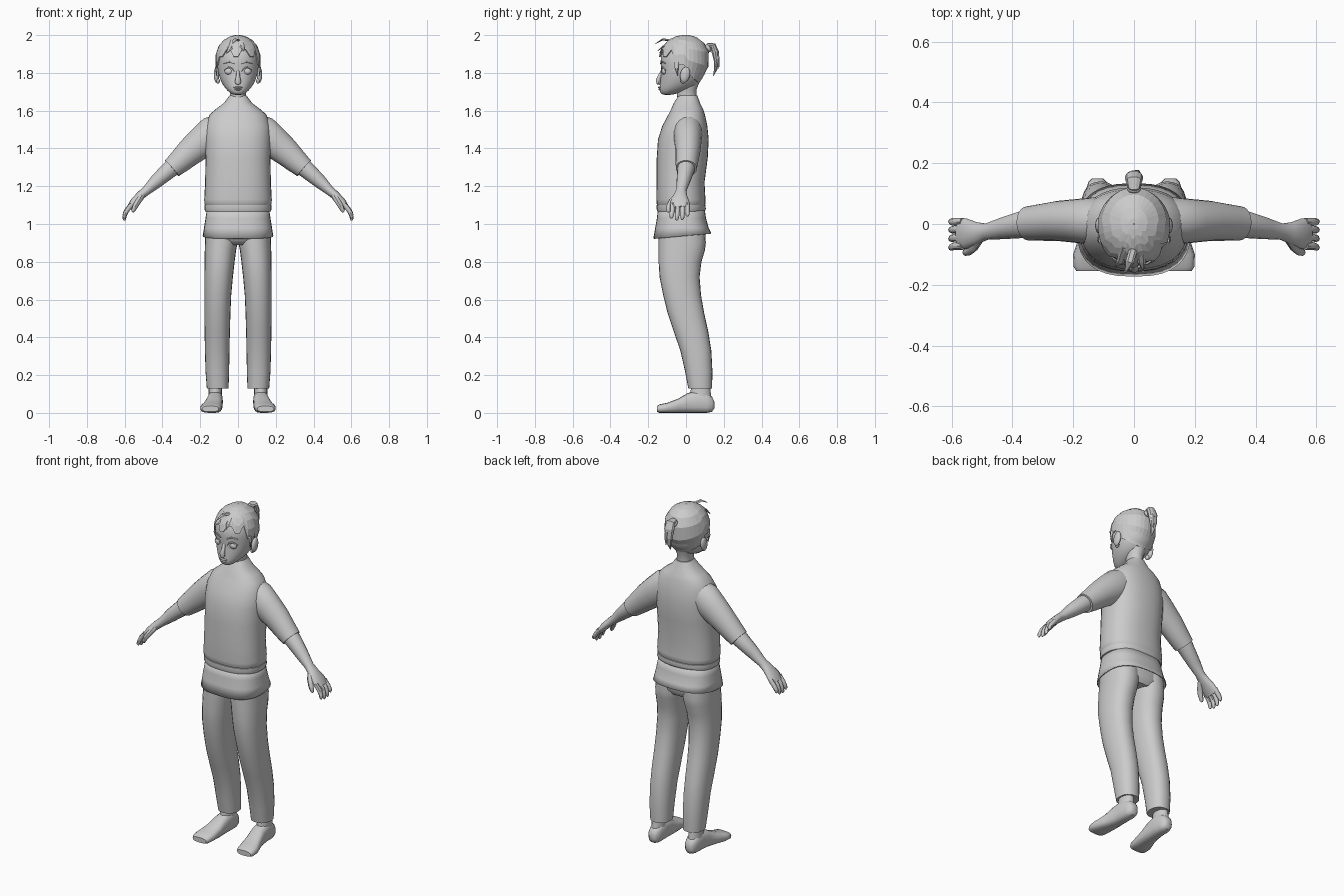
import bpy, bmesh, math
from mathutils import Vector, Matrix


def spow(v, e):
    return math.copysign(abs(v) ** e, v)


def oval(n=24, p=2.0):
    return [(spow(math.cos(2 * math.pi * i / n), 2 / p),
             spow(math.sin(2 * math.pi * i / n), 2 / p)) for i in range(n)]


def skin(name, rings, caps=True, mirror=False, subsurf=0, thick=0, smooth=True):
    """Skin a list of equal-length point rings into one object."""
    bm = bmesh.new()
    vr = [[bm.verts.new(p) for p in r] for r in rings]
    n = len(vr[0])
    for a, b in zip(vr, vr[1:]):
        for i in range(n):
            j = (i + 1) % n
            bm.faces.new((a[i], a[j], b[j], b[i]))
    if caps:
        bm.faces.new(vr[0])
        bm.faces.new(vr[-1])
    return finish(name, bm, mirror, subsurf, thick, smooth)


def finish(name, bm, mirror=False, subsurf=0, thick=0, smooth=True):
    bmesh.ops.recalc_face_normals(bm, faces=bm.faces)
    me = bpy.data.meshes.new(name)
    bm.to_mesh(me)
    bm.free()
    ob = bpy.data.objects.new(name, me)
    bpy.context.collection.objects.link(ob)
    if mirror:
        ob.modifiers.new("mirror", 'MIRROR').use_mirror_merge = False
    if subsurf:
        m = ob.modifiers.new("subsurf", 'SUBSURF')
        m.levels = m.render_levels = subsurf
    if thick:
        ob.modifiers.new("solidify", 'SOLIDIFY').thickness = thick
    ob["smooth"] = smooth
    return ob


def stack(rows, p=2.0, n=24):
    """Horizontal ovals from rows of (z, x0, x1, y0, y1)."""
    return [[Vector(((x0 + x1) / 2 + c * (x1 - x0) / 2, (y0 + y1) / 2 + s * (y1 - y0) / 2, z))
             for c, s in oval(n, p)] for z, x0, x1, y0, y1 in rows]


def sym(rows):
    return [(z, -w, w, y0, y1) for z, w, y0, y1 in rows]


def tube(name, path, side=(0, 1, 0), n=12, **kw):
    """Sweep ovals along (x, y, z, radius along side, radius across side)."""
    pts = [Vector(p[:3]) for p in path]
    rings = []
    for i, p in enumerate(path):
        t = (pts[min(i + 1, len(pts) - 1)] - pts[max(i - 1, 0)]).normalized()
        s = Vector(side)
        s = (s - t * s.dot(t)).normalized()
        u = t.cross(s)
        rings.append([pts[i] + s * c * p[3] + u * d * p[4] for c, d in oval(n)])
    return skin(name, rings, **kw)


def ball(name, loc, scale, tilt=0, mirror=False):
    bm = bmesh.new()
    mat = Matrix.Translation(loc) @ Matrix.Rotation(tilt, 4, 'X') @ Matrix.Diagonal((*scale, 1))
    bmesh.ops.create_uvsphere(bm, u_segments=16, v_segments=10, radius=1, matrix=mat)
    return finish(name, bm, mirror)


# Jumper body, rib band and sleeves
skin("jumper", stack(sym([
    (1.68, .045, -.04, .06), (1.64, .075, -.065, .075), (1.61, .115, -.078, .09),
    (1.58, .15, -.093, .10), (1.52, .172, -.125, .113), (1.45, .176, -.148, .12),
    (1.35, .172, -.155, .115), (1.22, .174, -.156, .098), (1.13, .179, -.157, .103),
    (1.105, .178, -.155, .103), (1.095, .17, -.148, .096)]), 2.35, 32))
skin("jumper_band", stack(sym([
    (1.105, .168, -.148, .096), (1.10, .177, -.155, .103), (1.08, .178, -.156, .105),
    (1.067, .174, -.152, .10), (1.062, .16, -.14, .09)]), 2.35, 32))
tube("sleeve", [(.08, .01, 1.51, .07, .08), (.13, .01, 1.48, .078, .094), (.19, .01, 1.434, .072, .085),
                (.25, .01, 1.385, .066, .075), (.31, .005, 1.33, .06, .063),
                (.35, .002, 1.295, .056, .055)], n=20, mirror=True)

# Shirt tail with a hem that dips at the front
tail = stack(sym([(1.085, .164, -.148, .098), (1.03, .172, -.154, .106),
                  (.98, .18, -.163, .12), (.938, .187, -.173, .134)]), 2.6, 32)
for v in tail[-1]:
    v.z += .09 * v.y
skin("shirt_tail", tail, caps=False, thick=.006)

# Trousers
skin("trouser_hips", stack(sym([(1.07, .16, -.14, .09), (.98, .17, -.145, .10), (.92, .17, -.142, .10),
                                (.89, .13, -.11, .08)]), 2.4, 32))
skin("trouser_leg", stack([
    (.97, .0, .172, -.143, .10), (.90, .003, .175, -.145, .105), (.86, .01, .176, -.145, .10),
    (.80, .018, .177, -.145, .082), (.72, .027, .178, -.14, .072), (.62, .036, .178, -.12, .08),
    (.53, .04, .178, -.098, .096), (.43, .043, .177, -.065, .118), (.33, .045, .175, -.03, .134),
    (.22, .047, .172, -.005, .14), (.13, .05, .165, .012, .138)], 2.25), mirror=True)

# Feet
skin("ankle", stack([(.05, .08, .16, .025, .14), (.10, .086, .156, .02, .132), (.16, .085, .155, .035, .125)], 2, 16),
     mirror=True)
foot = []
for y, cx, hw, z0, z1 in [(.15, .12, .018, .025, .06), (.138, .12, .03, .006, .085), (.11, .12, .039, 0, .105),
                          (.06, .121, .041, 0, .118), (.01, .124, .043, 0, .105), (-.04, .131, .049, 0, .076),
                          (-.10, .143, .057, 0, .053), (-.14, .146, .053, 0, .045), (-.154, .146, .044, .006, .036)]:
    foot.append([Vector((cx + c * hw, y, (z0 + z1) / 2 + s * (z1 - z0) / 2)) for c, s in oval(16, 2.7)])
skin("foot", foot, mirror=True)

# Forearms, palms, fingers and thumbs
tube("forearm", [(.30, .004, 1.335, .046, .048), (.36, 0, 1.29, .046, .046), (.43, -.014, 1.228, .036, .037),
                 (.485, -.025, 1.177, .027, .025), (.515, -.03, 1.152, .036, .023),
                 (.55, -.032, 1.118, .05, .021), (.575, -.03, 1.085, .05, .015)], n=16, mirror=True)
for i, (y, drop) in enumerate([(-.072, .01), (-.045, 0), (-.018, .003), (.007, .02)]):
    tube("finger_%d" % (i + 1), [(.562, y, 1.105, .013, .014), (.588, y, 1.073, .013, .013),
                                 (.599, y * 1.05, 1.047 + drop * .4, .012, .011),
                                 (.602, y * 1.08, 1.027 + drop, .010, .009),
                                 (.601, y * 1.08, 1.019 + drop, .004, .004)], n=8, mirror=True)
tube("thumb", [(.51, -.045, 1.15, .018, .018), (.527, -.074, 1.122, .017, .016),
               (.543, -.09, 1.095, .014, .014), (.555, -.094, 1.07, .011, .010), (.558, -.094, 1.062, .004, .004)],
     n=8, mirror=True)

# Neck and head
skin("neck", stack(sym([(1.60, .055, -.05, .065), (1.66, .043, -.045, .055), (1.71, .043, -.05, .055),
                        (1.76, .06, -.06, .075)]), 2, 20))
HEAD = [(1.683, .022, -.118, -.08), (1.69, .036, -.133, -.05), (1.705, .056, -.141, 0), (1.73, .078, -.139, .055),
        (1.77, .098, -.136, .09), (1.81, .108, -.131, .107), (1.86, .112, -.138, .115), (1.90, .108, -.131, .112),
        (1.94, .091, -.11, .097), (1.97, .063, -.079, .069), (1.987, .03, -.042, .035)]
skin("head", stack(sym(HEAD), 2.1, 24), subsurf=1)

# Face
ball("eye", (.047, -.115, 1.808), (.024, .014, .018), mirror=True)
tube("eyelid", [(.02, -.126, 1.808, .004, .004), (.034, -.129, 1.826, .005, .004), (.052, -.124, 1.83, .005, .004),
                (.072, -.108, 1.814, .004, .004)], n=6, mirror=True)
tube("eyebrow", [(.02, -.134, 1.848, .004, .003), (.045, -.128, 1.858, .005, .005), (.075, -.108, 1.85, .003, .002)],
     n=6, mirror=True)
tube("nose", [(0, -.125, 1.815, .008, .006), (0, -.138, 1.785, .01, .01), (0, -.148, 1.762, .015, .013),
              (0, -.145, 1.746, .015, .012), (0, -.135, 1.742, .008, .006)], side=(1, 0, 0), n=10)
ball("upper_lip", (0, -.139, 1.723), (.025, .009, .005))
ball("lower_lip", (0, -.138, 1.713), (.02, .009, .006))
ball("ear", (.114, -.005, 1.79), (.014, .026, .042), -.2, True)
ball("ear_lobe", (.106, -.015, 1.758), (.01, .014, .015), 0, True)


# Hair cap that follows the head, with a zigzag fringe
def head_at(z):
    rows = HEAD + [(1.993, .0, 0, 0)]
    for a, b in zip(rows, rows[1:]):
        if a[0] <= z <= b[0]:
            f = (z - a[0]) / (b[0] - a[0])
            return [a[k] + (b[k] - a[k]) * f for k in (1, 2, 3)]
    return [0, 0, 0]


def hairline(i, n):
    front = -math.sin(2 * math.pi * i / n)
    if front > .45:
        return 1.915 if i % 4 in (1, 2) else 1.878
    if front > -.1:
        return 1.835
    return 1.80 + .065 * max(-1, front)


N = 32
rings = []
for t in (.02, .12, .3, .5, .75, 1):
    ring = []
    for i in range(N):
        a = 2 * math.pi * i / N
        z = 1.992 - (1.992 - hairline(i, N)) * t ** 1.5
        w, y0, y1 = head_at(z)
        ring.append(Vector(((w + .009) * math.cos(a), (y0 + y1) / 2 + ((y1 - y0) / 2 + .009) * math.sin(a), z + .008)))
    rings.append(ring)
rings.insert(0, [Vector((v.x * .1, v.y * .1, 2.0)) for v in rings[0]])
skin("hair", rings, caps=False, thick=.006, smooth=False)

# Ponytail, its tie and loose locks
tube("ponytail", [(0, .10, 1.915, .018, .018), (0, .122, 1.945, .02, .016), (0, .142, 1.945, .028, .018),
                  (0, .155, 1.91, .03, .02), (0, .162, 1.86, .024, .014), (0, .157, 1.82, .014, .009),
                  (0, .145, 1.785, .003, .002)], side=(1, 0, 0), n=10, smooth=False)
tube("pony_tip", [(.008, .145, 1.94, .012, .012), (.008, .168, 1.895, .014, .009), (.01, .174, 1.85, .009, .005),
                  (.01, .173, 1.82, .002, .002)], side=(1, 0, 0), n=6, smooth=False)
ball("hair_tie", (0, .118, 1.932), (.024, .014, .024), .5)
for k, (x0, x1, y1, z1) in enumerate([(.0, -.028, -.16, 1.955), (.02, .03, -.152, 1.915), (-.03, -.06, -.14, 1.905)]):
    tube("front_lock_%d" % (k + 1), [(x0, -.075, 1.972, .014, .008), ((x0 + x1) / 2, -.125, z1 + .022, .014, .005),
                                     (x1, y1, z1, .002, .002)], side=(1, 0, 0), n=6, smooth=False)
tube("side_lock", [(.112, -.05, 1.86, .014, .005), (.118, -.05, 1.825, .01, .004), (.112, -.045, 1.785, .002, .002)],
     n=6, mirror=True, smooth=False)

# Smooth shading for everything but the faceted hair
for ob in bpy.context.collection.objects:
    ob.select_set(bool(ob["smooth"]))
    if ob["smooth"]:
        bpy.context.view_layer.objects.active = ob
bpy.ops.object.shade_smooth_by_angle(angle=math.radians(45))
